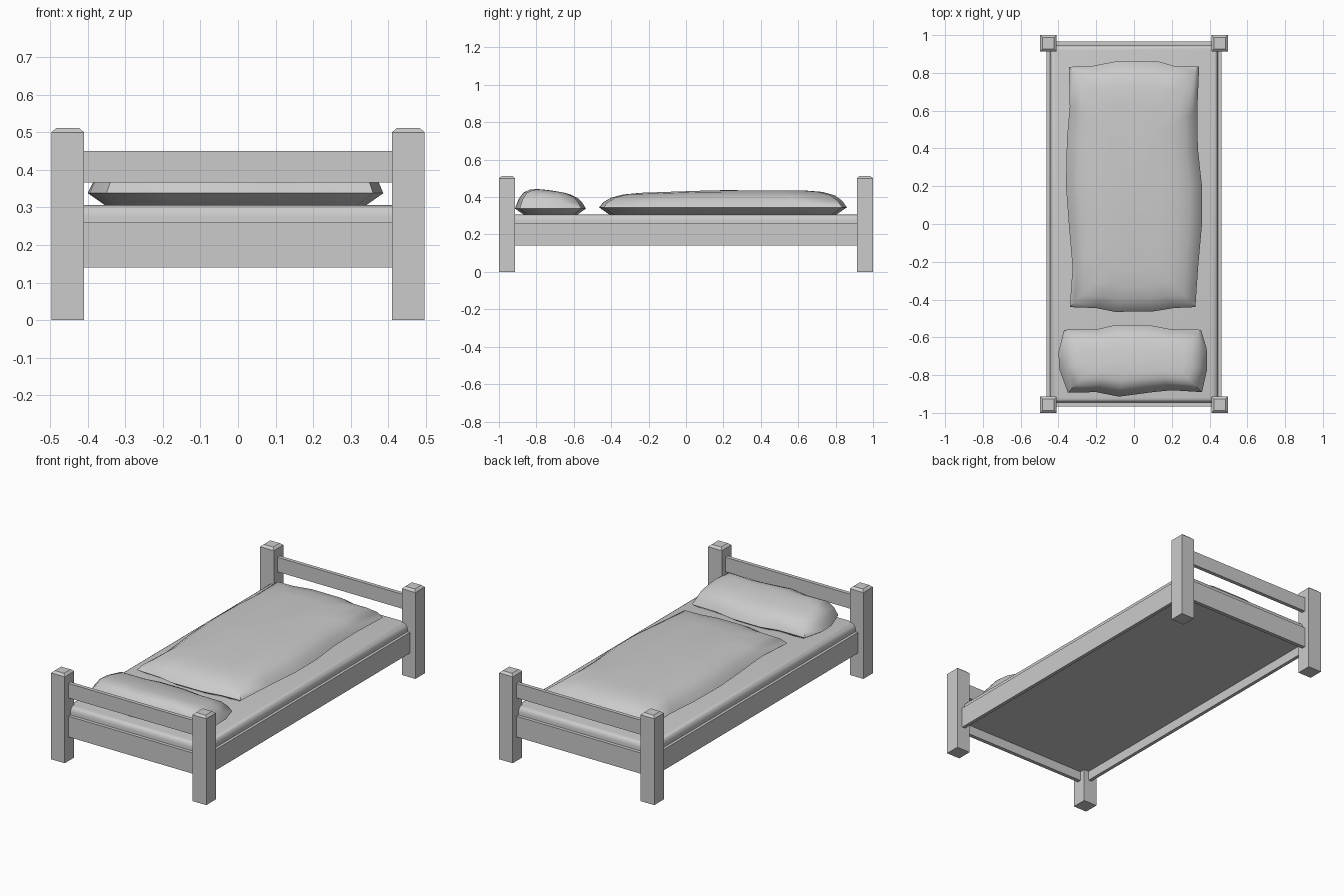
import bpy, bmesh, math

if "Cube" in bpy.data.objects:
    bpy.data.objects.remove(bpy.data.objects["Cube"])


def finish(name, bm, smooth=None):
    bmesh.ops.recalc_face_normals(bm, faces=bm.faces)
    me = bpy.data.meshes.new(name)
    bm.to_mesh(me)
    bm.free()
    ob = bpy.data.objects.new(name, me)
    bpy.context.collection.objects.link(ob)
    if smooth:
        bpy.ops.object.select_all(action='DESELECT')
        ob.select_set(True)
        bpy.context.view_layer.objects.active = ob
        bpy.ops.object.shade_smooth_by_angle(angle=math.radians(smooth))
    return ob


def box_bm(lo, hi):
    bm = bmesh.new()
    bmesh.ops.create_cube(bm, size=1)
    for v in bm.verts:
        for i in range(3):
            v.co[i] = hi[i] if v.co[i] > 0 else lo[i]
    return bm


def loft(rings, bm, tip=None):
    """Skin closed rings of points, cap the bottom, close the top flat or to a tip."""
    vr = [[bm.verts.new(p) for p in r] for r in rings]
    n = len(vr[0])
    for a, b in zip(vr, vr[1:]):
        for i in range(n):
            j = (i + 1) % n
            bm.faces.new((a[i], a[j], b[j], b[i]))
    bm.faces.new(vr[0])
    if tip:
        t = bm.verts.new(tip)
        for i in range(n):
            bm.faces.new((vr[-1][i], vr[-1][(i + 1) % n], t))
    else:
        bm.faces.new(vr[-1])


def cushion(name, outline, rings, lift):
    """Soft slab: rings are (inset, height); lift(y) scales height above the seam."""
    xs, ys = [p[0] for p in outline], [p[1] for p in outline]
    cx, cy = (max(xs) + min(xs)) / 2, (max(ys) + min(ys)) / 2
    hx, hy = (max(xs) - min(xs)) / 2, (max(ys) - min(ys)) / 2
    base, seam = rings[0][1], rings[1][1]

    def height(y, z):
        return z if z <= seam else seam + (z - seam) * lift(y)
    levels = []
    for inset, z in rings:
        ring = []
        for x, y in outline:
            px = cx + (x - cx) * (1 - inset / hx)
            py = cy + (y - cy) * (1 - inset / hy)
            ring.append((px, py, height(py, z)))
        levels.append(ring)
    bm = bmesh.new()
    loft(levels, bm, (cx, cy, height(cy, rings[-1][1] + 0.002)))
    return finish(name, bm, 55)


# Corner posts with chamfered tops
for sx, nx in ((-1, "left"), (1, "right")):
    for sy, ny in ((-1, "head"), (1, "foot")):
        bm = bmesh.new()
        x, y = sx * 0.4535, sy * 0.9565
        loft([[(x + a * r, y + b * r, z) for a, b in ((-1, -1), (1, -1), (1, 1), (-1, 1))]
              for r, z in ((0.0435, 0), (0.0435, 0.5), (0.03, 0.512))], bm)
        finish(f"{ny}_{nx}_post", bm)

# End boards, top rails and side rails
for s, n in ((-1, "head"), (1, "foot")):
    y0, y1 = sorted((s * 0.945, s * 0.967))
    finish(n + "_board", box_bm((-0.42, y0, 0.14), (0.42, y1, 0.26)))
    finish(n + "_top_rail", box_bm((-0.42, y0, 0.366), (0.42, y1, 0.45)))
for s, n in ((-1, "left"), (1, "right")):
    x0, x1 = sorted((s * 0.442, s * 0.462))
    finish(n + "_side_rail", box_bm((x0, -0.92, 0.14), (x1, 0.92, 0.26)))

# Mattress with rounded upper edges
bm = box_bm((-0.446, -0.947, 0.195), (0.446, 0.947, 0.306))
top = [e for e in bm.edges if all(v.co.z > 0.3 for v in e.verts)]
bmesh.ops.bevel(bm, geom=top, offset=0.03, segments=4, profile=0.5, affect='EDGES')
finish("mattress", bm, 40)

# Duvet
duvet = [(-0.345, 0.832), (-0.23, 0.835), (-0.1, 0.86), (0.13, 0.86), (0.22, 0.835),
         (0.345, 0.835), (0.335, 0.6), (0.338, 0.4), (0.36, 0.2), (0.36, 0.0),
         (0.34, -0.22), (0.325, -0.44), (0.21, -0.445), (0.1, -0.463), (-0.1, -0.465),
         (-0.2, -0.445), (-0.34, -0.44), (-0.325, -0.23), (-0.345, 0.0), (-0.36, 0.2),
         (-0.355, 0.45), (-0.34, 0.62)]
cushion("duvet", duvet,
        [(0.06, 0.303), (0, 0.345), (0.025, 0.38), (0.065, 0.408), (0.13, 0.426), (0.22, 0.433)],
        lambda y: 0.82 + 0.2 * min(1, max(0, (y + 0.4) / 0.5)))

# Pillow, fuller toward the headboard
pillow = [(-0.37, -0.56), (-0.2, -0.558), (-0.1, -0.535), (0.08, -0.535), (0.2, -0.558),
          (0.355, -0.56), (0.385, -0.66), (0.387, -0.77), (0.36, -0.89), (0.2, -0.88),
          (0.1, -0.89), (-0.08, -0.914), (-0.2, -0.89), (-0.35, -0.893), (-0.395, -0.77),
          (-0.4, -0.68)]
cushion("pillow", pillow,
        [(0.05, 0.303), (0, 0.338), (0.018, 0.375), (0.045, 0.405), (0.08, 0.42), (0.12, 0.427)],
        lambda y: 1.1 - 1.5 * (y + 0.74))
